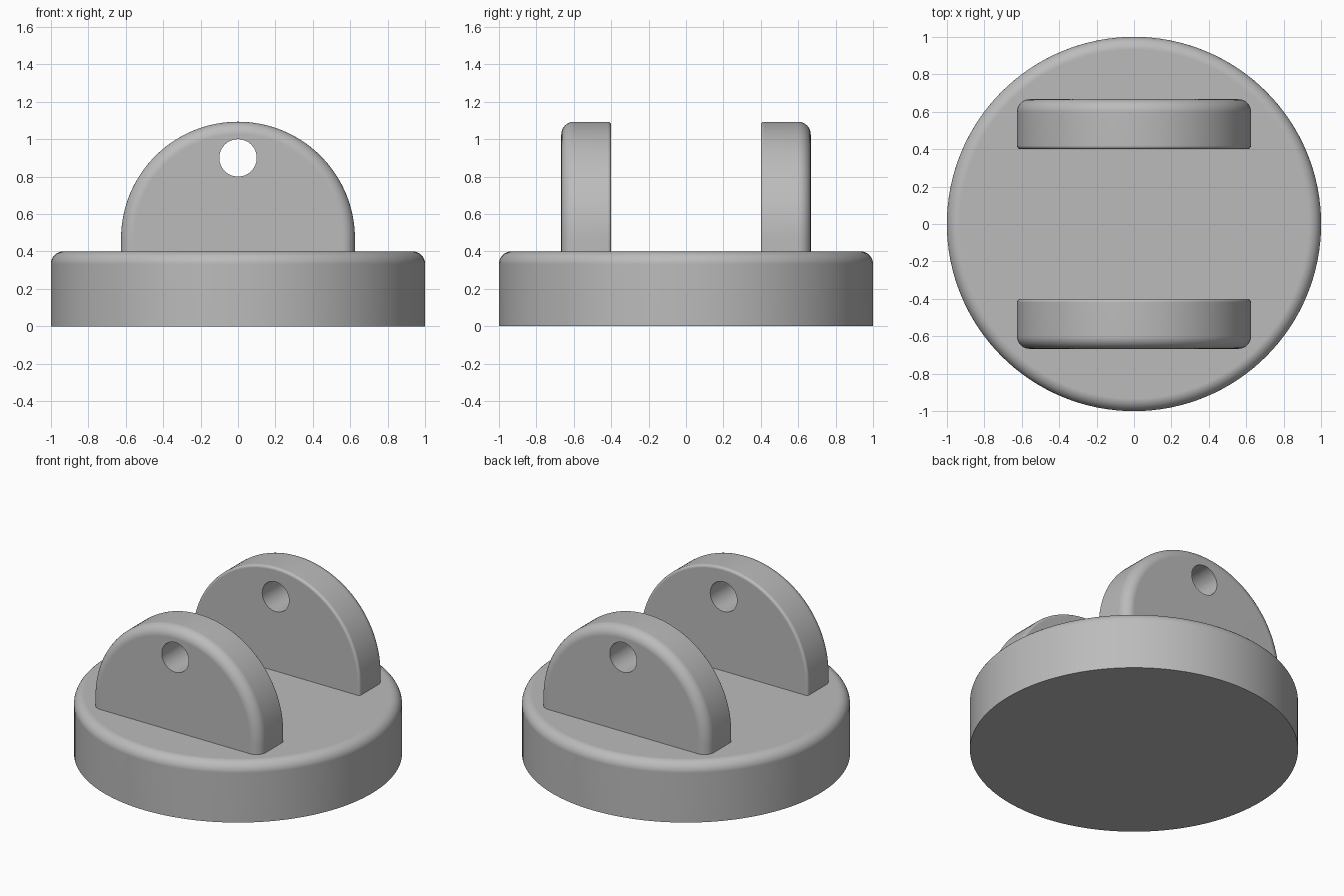
import bpy
import bmesh
from math import sin, cos, pi, radians

if "Cube" in bpy.data.objects:
    bpy.data.objects.remove(bpy.data.objects["Cube"], do_unlink=True)

BASE_TOP = 0.4
FILLET = 0.067
SMALL_FILLET = 0.018

grey = bpy.data.materials.new("plain grey")
grey.use_nodes = True
colour = (0.5, 0.5, 0.5, 1)
grey.diffuse_color = colour
grey.node_tree.nodes["Principled BSDF"].inputs["Base Color"].default_value = colour


def loft(name, rings):
    """Skin closed rings of equal length and cap both ends."""
    bm = bmesh.new()
    loops = [[bm.verts.new(p) for p in ring] for ring in rings]
    for a, b in zip(loops, loops[1:]):
        for i in range(len(a)):
            j = (i + 1) % len(a)
            bm.faces.new((a[i], a[j], b[j], b[i]))
    bm.faces.new(loops[0])
    bm.faces.new(loops[-1])
    bmesh.ops.recalc_face_normals(bm, faces=bm.faces)
    mesh = bpy.data.meshes.new(name)
    bm.to_mesh(mesh)
    bm.free()
    mesh.materials.append(grey)
    obj = bpy.data.objects.new(name, mesh)
    bpy.context.collection.objects.link(obj)
    return obj


def activate(obj):
    bpy.ops.object.select_all(action='DESELECT')
    obj.select_set(True)
    bpy.context.view_layer.objects.active = obj


def finish(obj):
    """Smooth curved faces, keeping flat faces flat and edges sharp."""
    activate(obj)
    bpy.ops.object.shade_smooth_by_angle(angle=radians(30))
    mod = obj.modifiers.new("Flat caps", 'WEIGHTED_NORMAL')
    mod.keep_sharp = True


def fillet(radius, steps):
    """Pairs of (depth below the face, inset from the side) for a round edge."""
    angles = [pi / 2 * k / steps for k in range(steps + 1)]
    return [(radius * (1 - sin(a)), radius * (1 - cos(a))) for a in angles]


# Round base with a filleted top rim
def circle(radius, z, count=128):
    return [(radius * cos(2 * pi * i / count), radius * sin(2 * pi * i / count), z)
            for i in range(count)]


base_rings = [circle(1, 0)]
base_rings += [circle(1 - inset, BASE_TOP - depth) for depth, inset in fillet(FILLET, 8)]
finish(loft("base", base_rings))


# Arched lugs: large fillet outside, small fillet inside, pierced by a hole
def arch(inset, y, count=72):
    radius, centre = 0.625 - inset, 0.468
    pts = [(radius * cos(pi * i / count), y, centre + radius * sin(pi * i / count))
           for i in range(count + 1)]
    foot = BASE_TOP - 0.03
    return [(radius, y, foot)] + pts + [(-radius, y, foot)]


for name, side in (("front_lug", -1), ("back_lug", 1)):
    inner, outer = 0.4, 0.667
    rings = [arch(i, side * (inner + d)) for d, i in reversed(fillet(SMALL_FILLET, 4))]
    rings += [arch(i, side * (outer - d)) for d, i in fillet(FILLET, 8)]
    lug = loft(name, rings)

    bpy.ops.mesh.primitive_cylinder_add(vertices=48, radius=0.1, depth=1,
                                        location=(0, side * 0.53, 0.9),
                                        rotation=(pi / 2, 0, 0))
    cutter = bpy.context.object
    cutter.name = "hole_cutter"
    cutter.hide_render = True
    cutter.data.materials.append(grey)

    cut = lug.modifiers.new("Hole", 'BOOLEAN')
    cut.operation = 'DIFFERENCE'
    cut.solver = 'EXACT'
    cut.object = cutter
    activate(lug)
    bpy.ops.object.modifier_apply(modifier=cut.name)
    bpy.data.objects.remove(cutter, do_unlink=True)
    finish(lug)
